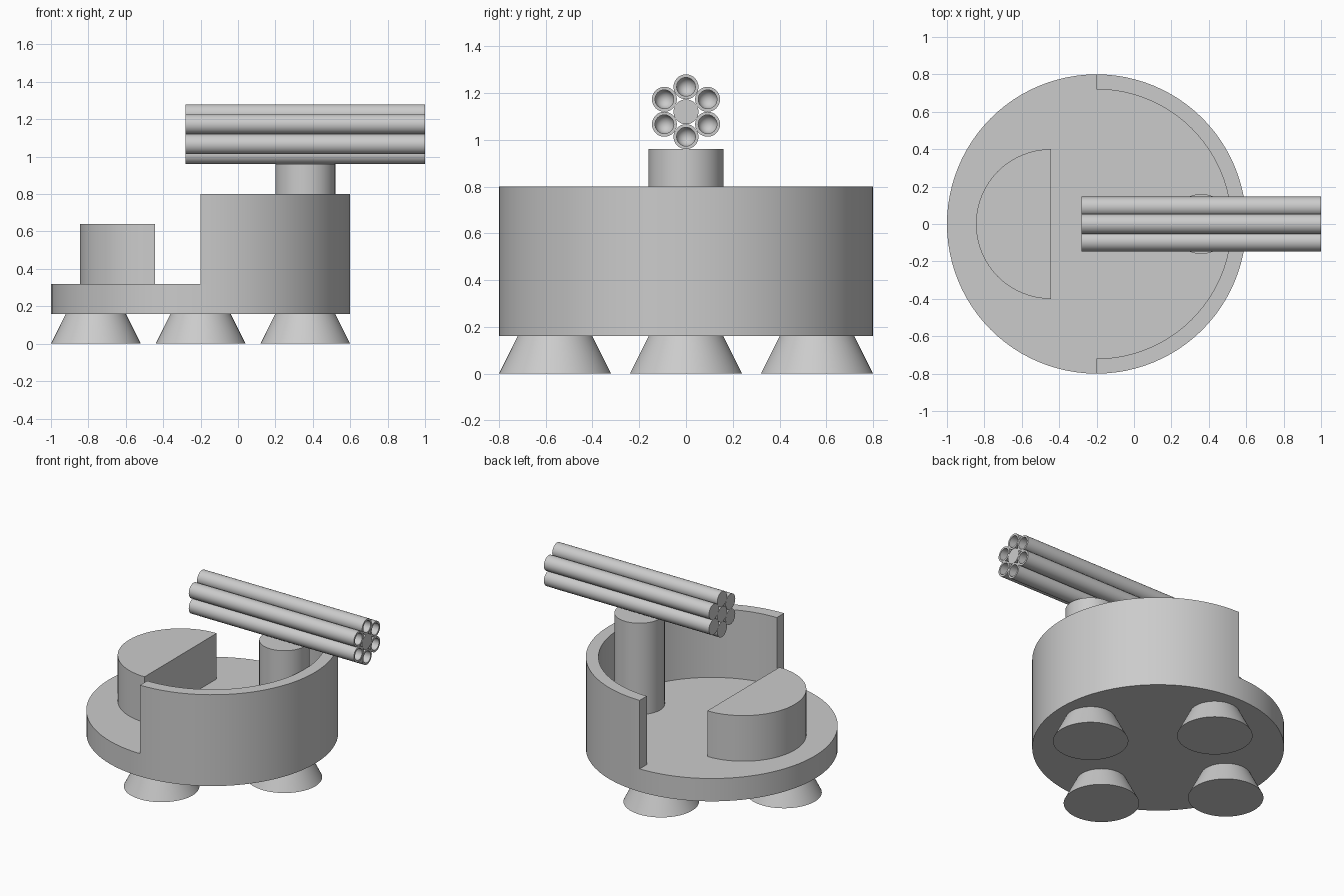
import bpy, bmesh
from math import sin, cos, pi, radians

if "Cube" in bpy.data.objects:
    bpy.data.objects.remove(bpy.data.objects["Cube"])


def finish(name, bm):
    bmesh.ops.recalc_face_normals(bm, faces=bm.faces)
    mesh = bpy.data.meshes.new(name)
    bm.to_mesh(mesh)
    bm.free()
    ob = bpy.data.objects.new(name, mesh)
    bpy.context.collection.objects.link(ob)
    bpy.ops.object.select_all(action='DESELECT')
    ob.select_set(True)
    bpy.context.view_layer.objects.active = ob
    bpy.ops.object.shade_smooth_by_angle(angle=radians(30))
    return ob


def arc(cx, r, a0, a1, n):
    return [(cx + r * cos(a0 + (a1 - a0) * i / n), r * sin(a0 + (a1 - a0) * i / n))
            for i in range(n + 1)]


def prism(name, outline, z0, z1):
    bm = bmesh.new()
    face = bm.faces.new([bm.verts.new((x, y, z0)) for x, y in outline])
    ext = bmesh.ops.extrude_face_region(bm, geom=[face], use_keep_orig=True)
    verts = [g for g in ext['geom'] if isinstance(g, bmesh.types.BMVert)]
    bmesh.ops.translate(bm, verts=verts, vec=(0, 0, z1 - z0))
    return finish(name, bm)


def lathe_x(name, profile, y, z, n=32):
    """Revolve (x, radius) points about an axis along x; radius 0 makes a tip."""
    bm = bmesh.new()
    rings = []
    for x, r in profile:
        count = n if r > 0 else 1
        rings.append([bm.verts.new((x, y + r * cos(2 * pi * i / n), z + r * sin(2 * pi * i / n)))
                      for i in range(count)])
    for a, b in zip(rings, rings[1:]):
        for i in range(n):
            j = (i + 1) % n
            quad = [a[i % len(a)], a[j % len(a)], b[j % len(b)], b[i % len(b)]]
            bm.faces.new(list(dict.fromkeys(quad)))
    return finish(name, bm)


def cone(name, x, y, z0, z1, r0, r1, n=64):
    bm = bmesh.new()
    bmesh.ops.create_cone(bm, cap_ends=True, segments=n, radius1=r0, radius2=r1, depth=z1 - z0)
    bmesh.ops.translate(bm, verts=bm.verts, vec=(x, y, (z0 + z1) / 2))
    return finish(name, bm)


CX = -0.2

# Round platform and half-ring parapet
cone("platform", CX, 0, 0.16, 0.32, 0.8, 0.8, 96)
wall = arc(CX, 0.8, -pi / 2, pi / 2, 48) + arc(CX, 0.72, pi / 2, -pi / 2, 48)
prism("parapet", wall, 0.32, 0.8)

# Half-round seat
prism("seat", arc(-0.445, 0.4, pi / 2, 3 * pi / 2, 32), 0.32, 0.64)

# Gun post
cone("gun_post", 0.36, 0, 0.32, 0.96, 0.16, 0.16)

# Four flared feet
for i in range(4):
    a = i * pi / 2
    cone(f"foot_{i + 1}", CX + 0.56 * cos(a), 0.56 * sin(a), 0, 0.16, 0.24, 0.16)

# Barrel cluster: solid core and six tubes with rounded blind bores
R = 0.16 / 3
BACK, FRONT, BORE = -0.28, 1.0, 0.04
lathe_x("barrel_core", [(BACK, 0), (BACK, R), (FRONT, R), (FRONT, 0)], 0, 1.12)
bore = [(FRONT - 0.06 - BORE * sin(t * pi / 12), BORE * cos(t * pi / 12)) for t in range(6)]
profile = [(BACK, 0), (BACK, R), (FRONT, R), (FRONT, BORE)] + bore + [(FRONT - 0.06 - BORE, 0)]
for i in range(6):
    a = pi / 2 + i * pi / 3
    lathe_x(f"barrel_{i + 1}", profile, 2 * R * cos(a), 1.12 + 2 * R * sin(a))
